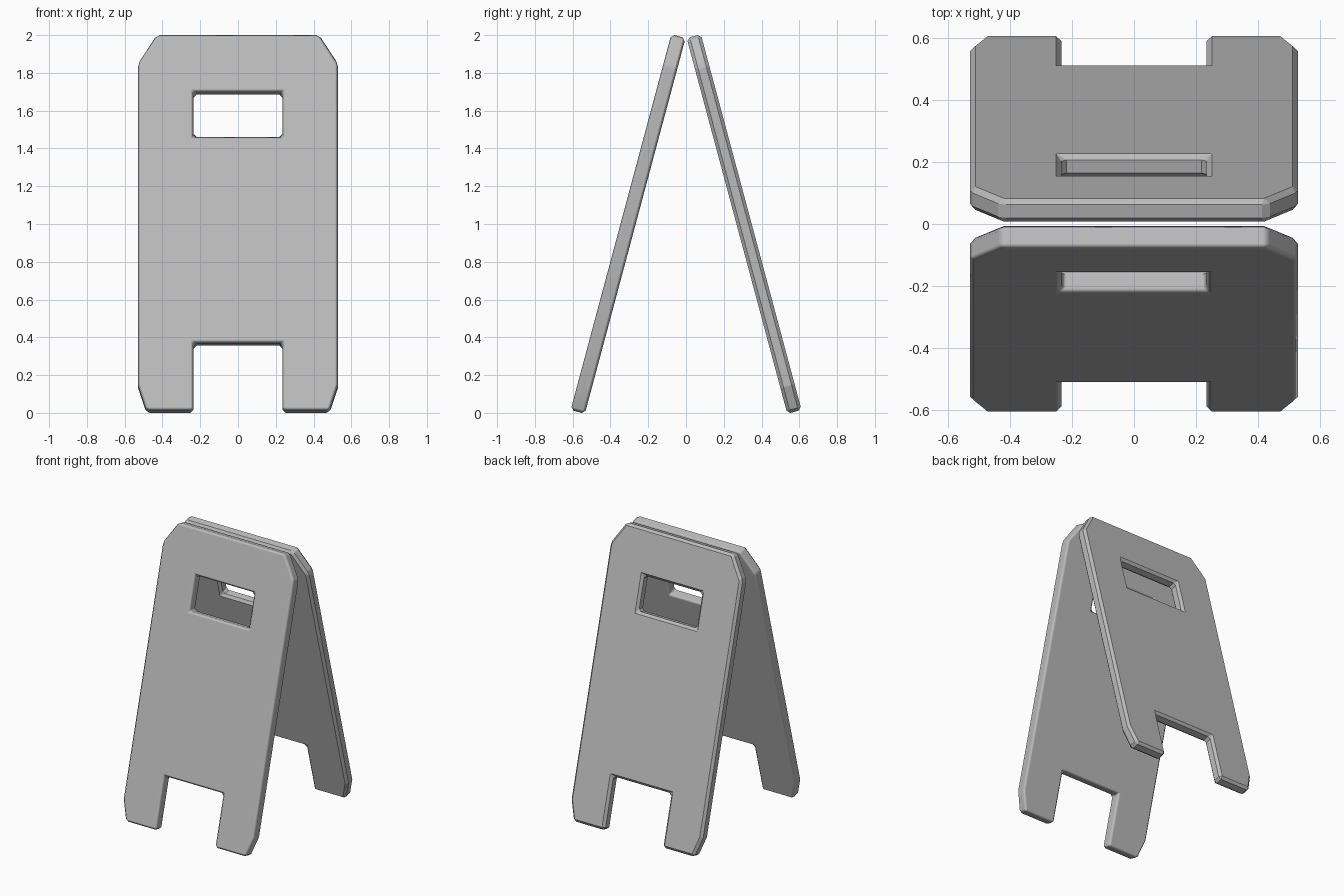
import bpy, bmesh
from math import radians, pi

cube = bpy.data.objects.get("Cube")
if cube:
    bpy.data.objects.remove(cube, do_unlink=True)

GREY = (0.5, 0.5, 0.5, 1)
THICK = 0.078
LEAN = radians(15)

grey = bpy.data.materials.new("plain_grey")
grey.use_nodes = True
grey.diffuse_color = GREY
grey.node_tree.nodes["Principled BSDF"].inputs["Base Color"].default_value = GREY

# Half outline of a board (x, height), with the foot notch and handle slot opening on the centre line
HALF = [(0, 0.37), (0.235, 0.37), (0.235, 0), (0.485, 0), (0.53, 0.14),
        (0.53, 1.90), (0.43, 2.059), (0, 2.059),
        (0, 1.745), (0.235, 1.745), (0.235, 1.5), (0, 1.5)]


def board(name, y, turn, smooth):
    bm = bmesh.new()
    face = bm.faces.new([bm.verts.new((x, -THICK / 2, z)) for x, z in HALF])
    ext = bmesh.ops.extrude_face_region(bm, geom=[face], use_keep_orig=True)
    verts = [g for g in ext["geom"] if isinstance(g, bmesh.types.BMVert)]
    bmesh.ops.translate(bm, verts=verts, vec=(0, THICK, 0))
    # Open the centre line so the mirrored halves join cleanly
    seam = [f for f in bm.faces if all(abs(v.co.x) < 1e-5 for v in f.verts)]
    bmesh.ops.delete(bm, geom=seam, context='FACES')
    bmesh.ops.recalc_face_normals(bm, faces=bm.faces)
    front = min(bm.faces, key=lambda f: f.calc_center_median().y)
    if front.normal.y > 0:
        bmesh.ops.reverse_faces(bm, faces=bm.faces)
    for f in bm.faces:
        f.smooth = smooth
    mesh = bpy.data.meshes.new(name)
    bm.to_mesh(mesh)
    bm.free()
    mesh.materials.append(grey)
    obj = bpy.data.objects.new(name, mesh)
    bpy.context.collection.objects.link(obj)
    obj.location = (0, y, 0.0055)
    obj.rotation_euler = (-LEAN, 0, turn)
    obj.modifiers.new("mirror", 'MIRROR')
    bevel = obj.modifiers.new("bevel", 'BEVEL')
    bevel.width = 0.017
    bevel.segments = 1
    bevel.limit_method = 'ANGLE'
    bevel.angle_limit = radians(28)
    bevel.harden_normals = smooth
    return obj


# Two boards leaning together: soft edges in front, crisp chamfers behind
board("front_board", -0.573, 0, True)
board("back_board", 0.574, pi, False)
